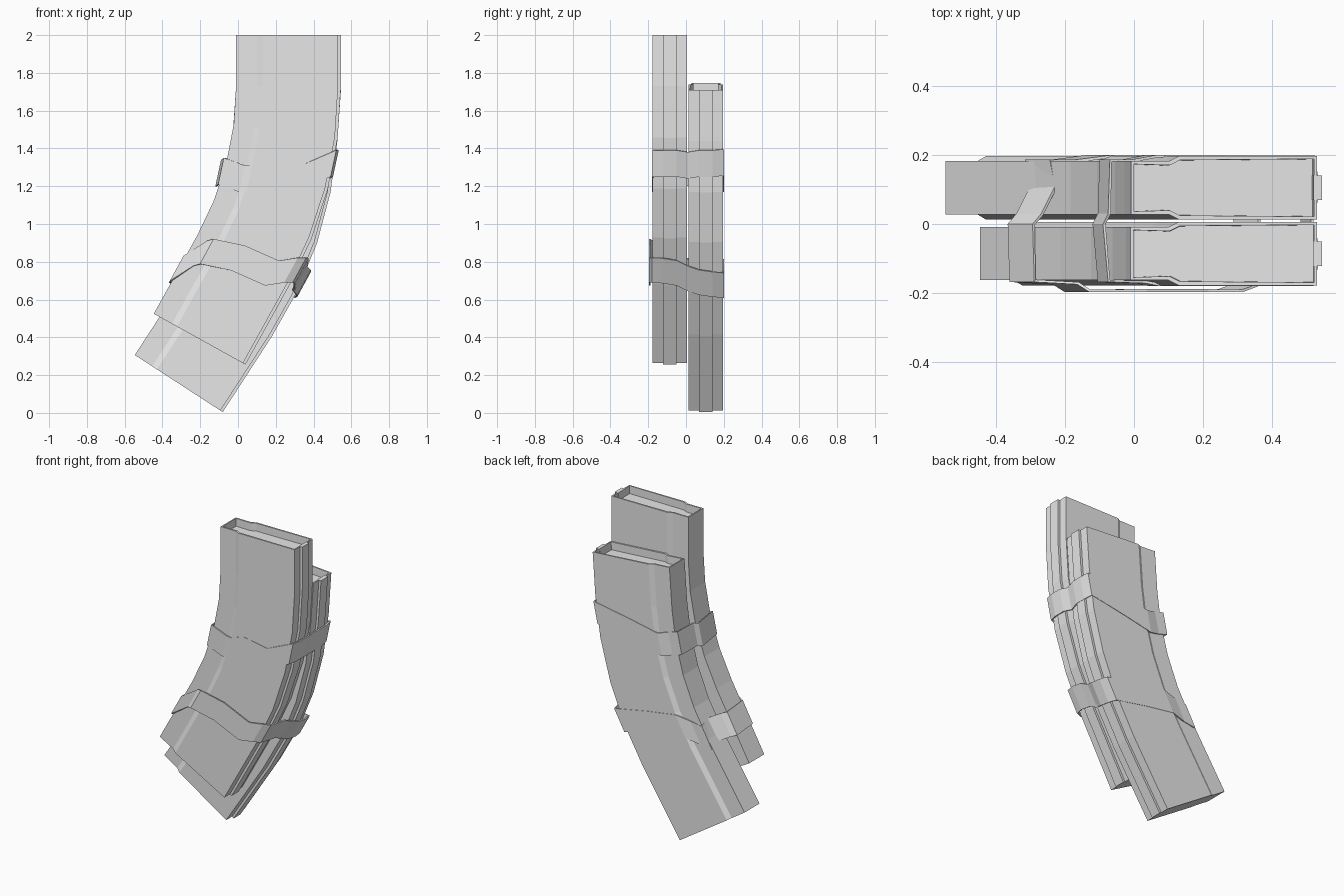
import bpy, bmesh
from math import sin, cos, radians
from mathutils import Matrix, Vector

cube = bpy.data.objects.get("Cube")
if cube:
    bpy.data.objects.remove(cube)

# One plain grey for everything
grey = bpy.data.materials.new("plain_grey")
grey.use_nodes = True
grey.diffuse_color = (0.8, 0.8, 0.8, 1)
grey.node_tree.nodes["Principled BSDF"].inputs["Base Color"].default_value = (0.8, 0.8, 0.8, 1)

# Shared curved path: straight neck, arc, straight foot; each station is (x, z, angle)
RADIUS, BEND, STEPS = 1.89, radians(29), 4
ARC_X, ARC_Z, FOOT = 0.26 - RADIUS, 1.73, 0.48


def stations():
    path = [(0.26, 2.0, 0.0)]
    for i in range(STEPS + 1):
        a = BEND * i / STEPS
        path.append((ARC_X + RADIUS * cos(a), ARC_Z - RADIUS * sin(a), a))
    x, z, a = path[-1]
    path.append((x - FOOT * sin(a), z - FOOT * cos(a), a))
    return path


def finish(name, bm, matrix=Matrix()):
    mesh = bpy.data.meshes.new(name)
    bm.to_mesh(mesh)
    bm.free()
    mesh.materials.append(grey)
    obj = bpy.data.objects.new(name, mesh)
    bpy.context.collection.objects.link(obj)
    obj.matrix_world = matrix
    return obj


def sweep(name, profile, matrix, hollow_top=False):
    """Carry a closed (across, depth) profile along the curved path."""
    bm = bmesh.new()
    rings = [[bm.verts.new((x + u * cos(a), v, z - u * sin(a))) for u, v in profile]
             for x, z, a in stations()]
    n = len(profile)
    for r, s in zip(rings, rings[1:]):
        for i in range(n):
            j = (i + 1) % n
            bm.faces.new((r[i], r[j], s[j], s[i]))
    top = bm.faces.new(rings[0])
    bm.faces.new(rings[-1])
    bmesh.ops.recalc_face_normals(bm, faces=bm.faces)
    if hollow_top:
        bmesh.ops.inset_region(bm, faces=[top], thickness=0.012)
        bmesh.ops.inset_region(bm, faces=[top], thickness=0.001, depth=-0.05)
    return finish(name, bm, matrix)


# Body section: narrow inner edge stepping out to the full thickness
half = [(-0.27, 0.077), (-0.16, 0.077), (-0.13, 0.092), (0.27, 0.092)]
body = half + [(u, -v) for u, v in reversed(half)]
rib = [(0.26, -0.035), (0.285, -0.035), (0.285, 0.035), (0.26, 0.035)]

front_place = Matrix.Translation((0, -0.086, 0))
back_place = (Matrix.Translation((0.53, 0.105, 1.71))
              @ Matrix.Rotation(radians(4), 4, 'Y')
              @ Matrix.Translation((-0.53, 0, -2.0)))

for side, place in (("front", front_place), ("back", back_place)):
    sweep(side + "_magazine_body", body, place, hollow_top=True)
    sweep(side + "_magazine_spine_rib", rib, place)


# Binding bands: a loop of centre points with a shared half-height vector
def band(name, loop, lean):
    bm = bmesh.new()
    h = Vector(lean)
    low = [bm.verts.new(Vector(p) - h) for p in loop]
    high = [bm.verts.new(Vector(p) + h) for p in loop]
    for i in range(len(loop)):
        j = (i + 1) % len(loop)
        bm.faces.new((low[i], low[j], high[j], high[i]))
    obj = finish(name, bm)
    mod = obj.modifiers.new("thickness", 'SOLIDIFY')
    mod.thickness = 0.008
    mod.offset = -1


band("upper_band", [
    (-0.09, -0.168, 1.28), (0.02, -0.172, 1.24), (0.06, -0.18, 1.24),
    (0.15, -0.18, 1.27), (0.32, -0.18, 1.24), (0.505, -0.18, 1.32),
    (0.518, -0.125, 1.32), (0.518, -0.05, 1.32), (0.505, 0.01, 1.31),
    (0.518, 0.07, 1.32), (0.518, 0.14, 1.32), (0.508, 0.2, 1.325),
    (0.25, 0.2, 1.28), (0.05, 0.2, 1.24), (-0.02, 0.187, 1.26),
    (-0.085, 0.187, 1.28), (-0.09, 0.03, 1.28), (-0.105, 0.0, 1.27),
], (0.015, 0, 0.07))

band("lower_band", [
    (-0.325, -0.168, 0.765), (-0.2, -0.175, 0.845), (-0.165, -0.197, 0.855),
    (0.0, -0.197, 0.82), (0.18, -0.197, 0.74), (0.28, -0.197, 0.755),
    (0.325, -0.18, 0.755), (0.338, -0.125, 0.752), (0.338, -0.05, 0.74),
    (0.33, 0.01, 0.71), (0.35, 0.07, 0.69), (0.35, 0.14, 0.68),
    (0.338, 0.2, 0.675), (0.1, 0.2, 0.72), (-0.1, 0.2, 0.75),
    (-0.2, 0.187, 0.73), (-0.28, 0.187, 0.72), (-0.265, 0.11, 0.74),
    (-0.305, 0.03, 0.75), (-0.33, 0.0, 0.755),
], (0.036, 0, 0.066))
